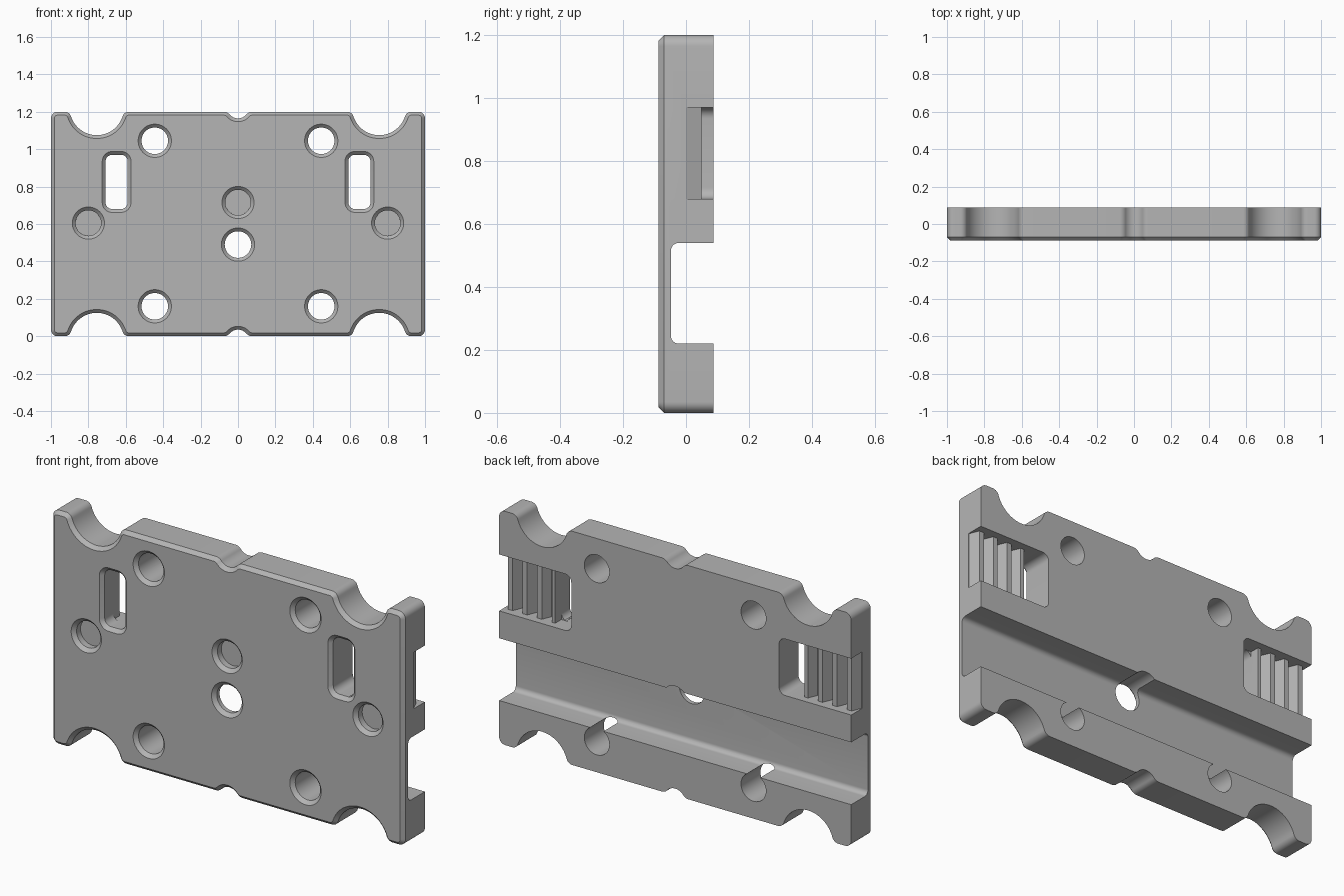
import bpy, bmesh
from math import sin, cos, pi, sqrt, atan2
from mathutils import Vector

cube = bpy.data.objects.get("Cube")
if cube:
    bpy.data.objects.remove(cube, do_unlink=True)

W, H, HALF, CH = 1.0, 1.2, 0.088, 0.018   # half width, height, half depth, chamfer
FRONT = -HALF

grey = bpy.data.materials.new("plain grey")
grey.use_nodes = True
GREY = (0.46, 0.46, 0.46, 1)
grey.diffuse_color = GREY
grey.node_tree.nodes["Principled BSDF"].inputs["Base Color"].default_value = GREY


def arc(cx, cz, r, a0, a1, n):
    return [(cx + r * cos(a0 + (a1 - a0) * i / n), cz + r * sin(a0 + (a1 - a0) * i / n))
            for i in range(n + 1)]


def circle(cx, cz, r, n=48):
    return arc(cx, cz, r, 0, 2 * pi, n)[:-1]


def rounded_rect(x0, x1, z0, z1, r, n=8):
    corners = [(x1 - r, z1 - r), (x0 + r, z1 - r), (x0 + r, z0 + r), (x1 - r, z0 + r)]
    pts = []
    for k, (cx, cz) in enumerate(corners):
        pts += arc(cx, cz, r, k * pi / 2, (k + 1) * pi / 2, n)
    return pts


def inset(loop, d):
    """Move a clockwise loop inwards by d."""
    out = []
    for i, p in enumerate(loop):
        a, p, b = Vector(loop[i - 1]), Vector(p), Vector(loop[(i + 1) % len(loop)])
        u, v = (p - a).normalized(), (b - p).normalized()
        nu, nv = Vector((u.y, -u.x)), Vector((v.y, -v.x))
        m = (nu + nv).normalized()
        out.append(tuple(p + m * d / max(m.dot(nu), 0.5)))
    return out


def loft(name, rings, place):
    """Solid through a list of (level, loop) rings; place maps (u, v, level) to 3D."""
    bm = bmesh.new()
    rows = [[bm.verts.new(place(u, v, lev)) for u, v in loop] for lev, loop in rings]
    n = len(rows[0])
    for a, b in zip(rows, rows[1:]):
        for i in range(n):
            bm.faces.new((a[i], a[(i + 1) % n], b[(i + 1) % n], b[i]))
    bm.faces.new(rows[0])
    bm.faces.new(rows[-1])
    bmesh.ops.recalc_face_normals(bm, faces=bm.faces)
    mesh = bpy.data.meshes.new(name)
    bm.to_mesh(mesh)
    bm.free()
    mesh.materials.append(grey)
    obj = bpy.data.objects.new(name, mesh)
    bpy.context.collection.objects.link(obj)
    return obj


def along_y(u, v, lev):
    return (u, lev, v)


def along_x(u, v, lev):
    return (lev, u, v)


def along_z(u, v, lev):
    return (u, v, lev)


def scoop(cx, cz, r, rf):
    """Round bite in the top edge with blended lips, left to right."""
    dz = cz - (H - rf)
    dx = sqrt((r + rf) ** 2 - dz ** 2)
    t = atan2(dz, dx)
    lip_l = arc(cx - dx, H - rf, rf, pi / 2, t, 8)
    bite = arc(cx, cz, r, pi + t, 2 * pi - t, 32)
    lip_r = arc(cx + dx, H - rf, rf, pi - t, pi / 2, 8)
    return lip_l + bite[1:-1] + lip_r


# Plate outline: top half, then its mirror below
top = (arc(-W + 0.035, H - 0.035, 0.035, pi, pi / 2, 8)
       + scoop(-0.755, 1.22, 0.145, 0.035)
       + scoop(0, 1.225, 0.06, 0.04)
       + scoop(0.755, 1.22, 0.145, 0.035)
       + arc(W - 0.035, H - 0.035, 0.035, pi / 2, 0, 8))
outline = top + [(x, H - z) for x, z in reversed(top)]
plate = loft("mounting_plate", [(FRONT, inset(outline, CH)), (FRONT + CH, outline),
                                (HALF, outline)], along_y)

cutters = []

# Long channel across the back, with rounded inner corners
channel = rounded_rect(-0.048, 0.3, 0.22, 0.54, 0.025)
cutters.append(loft("channel_cutter", [(-1.2, channel), (1.2, channel)], along_x))

# Side pockets with toothed floors, and the slots through them
for s in (-1, 1):
    prof = [(1.2, 0.2), (1.2, 0.0)]
    for i in range(4):
        c = 0.963 - 0.083 * i
        prof += [(c + 0.034, 0.0), (c + 0.013, 0.05), (c - 0.013, 0.05), (c - 0.034, 0.0)]
    prof += [(0.65, 0.0), (0.65, 0.2)]
    prof = [(s * x, y) for x, y in prof]
    cutters.append(loft("tooth_cutter", [(0.68, prof), (0.97, prof)], along_z))

    def slot(grow):
        xs = sorted((s * (0.59 - grow), s * (0.708 + grow)))
        return rounded_rect(xs[0], xs[1], 0.68 - grow, 0.97 + grow, 0.035 + grow)
    cutters.append(loft("slot_cutter", [(FRONT - 0.01, slot(CH + 0.01)),
                                        (FRONT + CH, slot(0)), (0.02, slot(0))], along_y))
    xs = sorted((s * 0.59, s * 0.72))
    end = rounded_rect(xs[0], xs[1], 0.68, 0.97, 0.035)
    # Square off the outer side so the pocket keeps straight walls there
    end = [(x, z) if abs(x) < 0.65 else
           (s * 0.708, 0.97 if z > 0.825 else 0.68) for x, z in end]
    end = [p for i, p in enumerate(end) if p != end[i - 1]]
    cutters.append(loft("pocket_end_cutter", [(0.0, end), (0.2, end)], along_y))


# Chamfered round holes, through or blind
def hole(x, z, floor, r=0.071):
    rings = [(FRONT - 0.01, circle(x, z, r + CH + 0.01)),
             (FRONT + CH, circle(x, z, r)), (floor, circle(x, z, r))]
    cutters.append(loft("hole_cutter", rings, along_y))


for s in (-1, 1):
    hole(s * 0.445, 1.045, 0.2)
    hole(s * 0.445, 0.16, 0.2)
    hole(s * 0.8, 0.605, FRONT + 0.05, 0.068)
hole(0, 0.49, 0.2)
hole(0, 0.715, FRONT + 0.05, 0.068)

# Cut everything out of the plate
bpy.ops.object.select_all(action='DESELECT')
bpy.context.view_layer.objects.active = plate
plate.select_set(True)
for c in cutters:
    c.hide_render = True
    m = plate.modifiers.new("cut", 'BOOLEAN')
    m.operation, m.solver, m.object = 'DIFFERENCE', 'EXACT', c
    bpy.ops.object.modifier_apply(modifier=m.name)
    bpy.data.objects.remove(c, do_unlink=True)
bpy.ops.object.shade_smooth_by_angle(angle=pi / 6)
